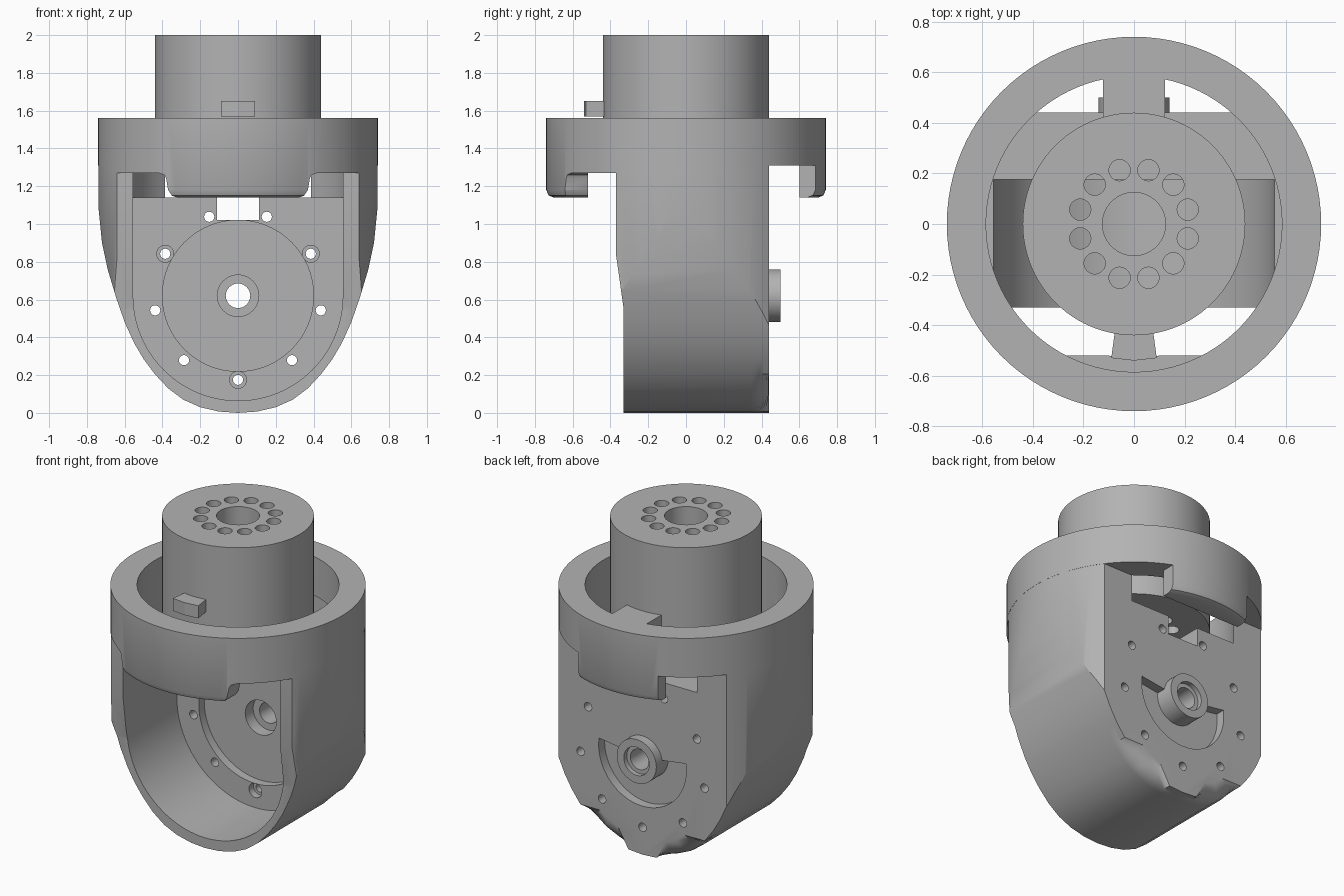
import bpy, bmesh
from math import sin, cos, pi, radians

if "Cube" in bpy.data.objects:
    bpy.data.objects.remove(bpy.data.objects["Cube"], do_unlink=True)

grey = bpy.data.materials.new("plain_grey")
grey.use_nodes = True
grey.diffuse_color = (0.45, 0.45, 0.45, 1)
grey.node_tree.nodes["Principled BSDF"].inputs["Base Color"].default_value = grey.diffuse_color

HUB_Z = 0.62   # height of the joint axis
PLACE = {"x": lambda u, v, w: (w, u, v),
         "y": lambda u, v, w: (u, w, v),
         "z": lambda u, v, w: (u, v, w)}


def finish(name, bm):
    bmesh.ops.recalc_face_normals(bm, faces=bm.faces[:])
    mesh = bpy.data.meshes.new(name)
    bm.to_mesh(mesh)
    bm.free()
    mesh.materials.append(grey)
    obj = bpy.data.objects.new(name, mesh)
    bpy.context.collection.objects.link(obj)
    return obj


def prism_bm(pts, axis, lo, hi):
    bm = bmesh.new()
    a, b = [[bm.verts.new(PLACE[axis](u, v, w)) for u, v in pts] for w in (lo, hi)]
    bm.faces.new(a)
    bm.faces.new(b)
    for i in range(len(pts)):
        j = (i + 1) % len(pts)
        bm.faces.new((a[i], a[j], b[j], b[i]))
    return bm


def prism(name, pts, axis, lo, hi):
    return finish(name, prism_bm(pts, axis, lo, hi))


def box(x0, x1, y0, y1, z0, z1):
    return prism("cutter", [(x0, y0), (x1, y0), (x1, y1), (x0, y1)], "z", z0, z1)


def arc(u, v, r, start, end, n):
    return [(u + r * cos(radians(start + (end - start) * i / n)),
             v + r * sin(radians(start + (end - start) * i / n))) for i in range(n + 1)]


def rod(name, u, v, r, axis, lo, hi, n=96):
    return prism(name, arc(u, v, r, 0, 360, n)[:-1], axis, lo, hi)


def mirror_pts(half):
    return half + [(-u, v) for u, v in reversed(half) if u > 0]


def combine(obj, other, op="DIFFERENCE"):
    mod = obj.modifiers.new("cut", "BOOLEAN")
    mod.operation, mod.object, mod.solver = op, other, "EXACT"
    bpy.ops.object.select_all(action="DESELECT")
    bpy.context.view_layer.objects.active = obj
    obj.select_set(True)
    bpy.ops.object.modifier_apply(modifier=mod.name)
    bpy.data.objects.remove(other, do_unlink=True)


def smooth(obj):
    bpy.ops.object.select_all(action="DESELECT")
    bpy.context.view_layer.objects.active = obj
    obj.select_set(True)
    bpy.ops.object.shade_smooth_by_angle(angle=radians(30))


# Housing: U-shaped body, rounded at the back edge, trimmed to the ring diameter
outline = mirror_pts([(0, 0), (.1, .007), (.2, .03), (.29, .07), (.37, .13), (.44, .205),
                      (.5, .285), (.55, .37), (.6, .48), (.645, .61), (.69, .76),
                      (.72, .9), (.74, 1.1), (.75, 1.4)])
bm = prism_bm(outline, "y", -.37, .44)
rim = [e for e in bm.edges if all(v.co.y > .43 for v in e.verts)
       and not all(v.co.z > 1.39 for v in e.verts)]
bmesh.ops.bevel(bm, geom=rim, offset=.1, segments=6, profile=.5, affect="EDGES")
housing = finish("housing", bm)
combine(housing, rod("cutter", 0, 0, .739, "z", -.1, 1.45), "INTERSECT")
combine(housing, prism("cutter", [(-.6, -.1), (-.33, -.1), (-.33, .55), (-.375, .87),
                                  (-.6, .87)], "x", -1, 1))

# Housing cavity, open to the front, with the back plate left standing
cavity = arc(0, HUB_Z, .555, 180, 360, 48) + [(.555, 1.6), (-.555, 1.6)]
combine(housing, prism("cutter", cavity, "y", -.6, .175))
combine(housing, rod("cutter", 0, HUB_Z, .4, "y", .1, .23))

# Half-round recess and hub on the back
recess = arc(0, HUB_Z, .31, 172, 368, 40) + arc(0, HUB_Z, .12, 368, 172, 30)
combine(housing, prism("cutter", recess, "y", .38, .6))
combine(housing, rod("hub", 0, HUB_Z, .14, "y", .35, .5, 48), "UNION")
combine(housing, rod("cutter", 0, HUB_Z, .065, "y", 0, .6, 32))
combine(housing, rod("cutter", 0, HUB_Z, .11, "y", .1, .31, 40))
combine(housing, rod("cutter", 0, HUB_Z, .09, "y", .47, .6, 40))

# Bolt circle, three holes counterbored
for i in range(9):
    a = radians(-90 + 40 * i)
    u, v = .445 * cos(a), HUB_Z + .445 * sin(a)
    combine(housing, rod("cutter", u, v, .027, "y", 0, .6, 20))
    if i % 3 == 0:
        combine(housing, rod("cutter", u, v, .045, "y", .1, .22, 24))
combine(housing, box(-.11, .11, .1, .6, 1.02, 1.5))

# Collar ring with a rounded lower lip
bm = bmesh.new()
section = [(.53, 1.56), (.74, 1.56), (.74, 1.18), (.728, 1.152), (.7, 1.14), (.53, 1.14)]
verts = [bm.verts.new((r, 0, z)) for r, z in section]
edges = [bm.edges.new((verts[i], verts[(i + 1) % 6])) for i in range(6)]
bmesh.ops.spin(bm, geom=verts + edges, cent=(0, 0, 0), axis=(0, 0, 1),
               angle=2 * pi, steps=96)
bmesh.ops.remove_doubles(bm, verts=bm.verts[:], dist=.0005)
collar = finish("collar", bm)

# Collar underside: front tab, back tab and the clearance between them
combine(collar, box(-1, 1, -.37, .6, 1, 1.31))
combine(collar, box(-1, 1, -.52, -.36, 1, 1.27))
for s in (-1, 1):
    step = [(s * 1, 1), (s * .32, 1), (s * .32, 1.14), (s * .35, 1.15), (s * .37, 1.18),
            (s * .38, 1.24), (s * .39, 1.26), (s * .42, 1.27), (s * 1, 1.27)]
    combine(collar, prism("cutter", step, "y", -1, -.3))
    combine(collar, box(min(s * .28, s), max(s * .28, s), .4, 1, 1, 1.31))
combine(housing, collar, "UNION")
combine(housing, rod("cutter", 0, 0, .585, "z", 1.14, 1.7))
smooth(housing)

# Central drum with a bore and a circle of holes
drum = rod("drum", 0, 0, .44, "z", 1.27, 2)
combine(drum, rod("cutter", 0, 0, .125, "z", 1, 2.2, 48))
for i in range(12):
    a = radians(15 + 30 * i)
    combine(drum, rod("cutter", .22 * cos(a), .22 * sin(a), .042, "z", 1, 2.2, 24))
smooth(drum)

# Bridge joining drum and collar, and the locating key at the front
prism("bridge", [(-.122, .42), (.122, .42), (.122, .6), (-.122, .6)], "z", 1.31, 1.559)
prism("front_key", [(-.075, -.42), (-.09, -.53), (0, -.54), (.09, -.53), (.075, -.42)],
      "z", 1.57, 1.65)
